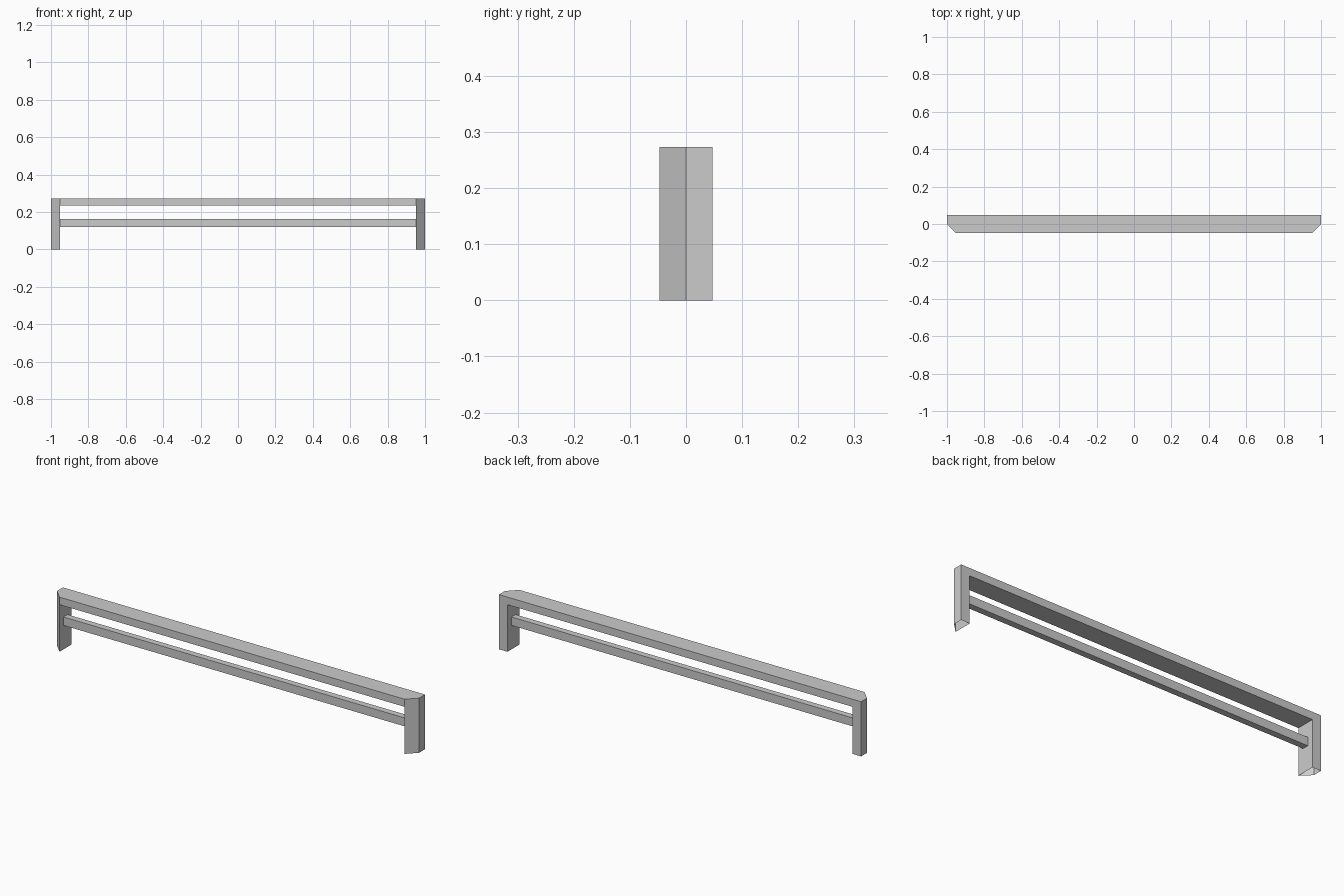
import bpy
import bmesh

cube = bpy.data.objects.get("Cube")
if cube:
    bpy.data.objects.remove(cube, do_unlink=True)

HALF, INNER = 1.0, 0.953        # outer and inner faces of the legs
DEPTH = 0.047                   # half depth of the frame
TOP, BEAM_BOTTOM = 0.273, 0.235
RAIL_LOW, RAIL_HIGH, RAIL_DEPTH = 0.12, 0.162, 0.016

# One plain grey for the whole piece
grey = bpy.data.materials.new("light_grey")
grey.use_nodes = True
colour = (0.6, 0.6, 0.6, 1)
grey.diffuse_color = colour
grey.node_tree.nodes["Principled BSDF"].inputs["Base Color"].default_value = colour


def prism(name, outline, low, high, open_sides=()):
    """Raise an outline from low to high, leaving out faces along the open axes."""
    bm = bmesh.new()
    base = bm.faces.new([bm.verts.new((x, y, low)) for x, y in outline])
    raised = bmesh.ops.extrude_face_region(bm, geom=[base], use_keep_orig=True)
    for vert in raised["geom"]:
        if isinstance(vert, bmesh.types.BMVert):
            vert.co.z = high
    bmesh.ops.recalc_face_normals(bm, faces=bm.faces)
    bm.normal_update()
    hidden = [f for f in bm.faces
              if ("bottom" in open_sides and f.normal.z < -0.9)
              or ("ends" in open_sides and abs(f.normal.x) > 0.9)]
    bmesh.ops.delete(bm, geom=hidden, context="FACES")
    mesh = bpy.data.meshes.new(name)
    bm.to_mesh(mesh)
    bm.free()
    mesh.materials.append(grey)
    obj = bpy.data.objects.new(name, mesh)
    bpy.context.collection.objects.link(obj)
    return obj


def bar(half_depth):
    return [(-INNER, -half_depth), (INNER, -half_depth),
            (INNER, half_depth), (-INNER, half_depth)]


# Legs: hollow underneath, with the front outer corner cut diagonally
for side, sign in (("left", 1), ("right", -1)):
    outline = [(INNER, -DEPTH), (HALF, 0), (HALF, DEPTH), (INNER, DEPTH)]
    prism(side + "_leg", [(sign * x, y) for x, y in outline], 0, TOP, ("bottom",))

# Top beam and the slimmer rail below it, both running between the legs
prism("top_beam", bar(DEPTH), BEAM_BOTTOM, TOP, ("ends",))
prism("lower_rail", bar(RAIL_DEPTH), RAIL_LOW, RAIL_HIGH, ("ends",))
